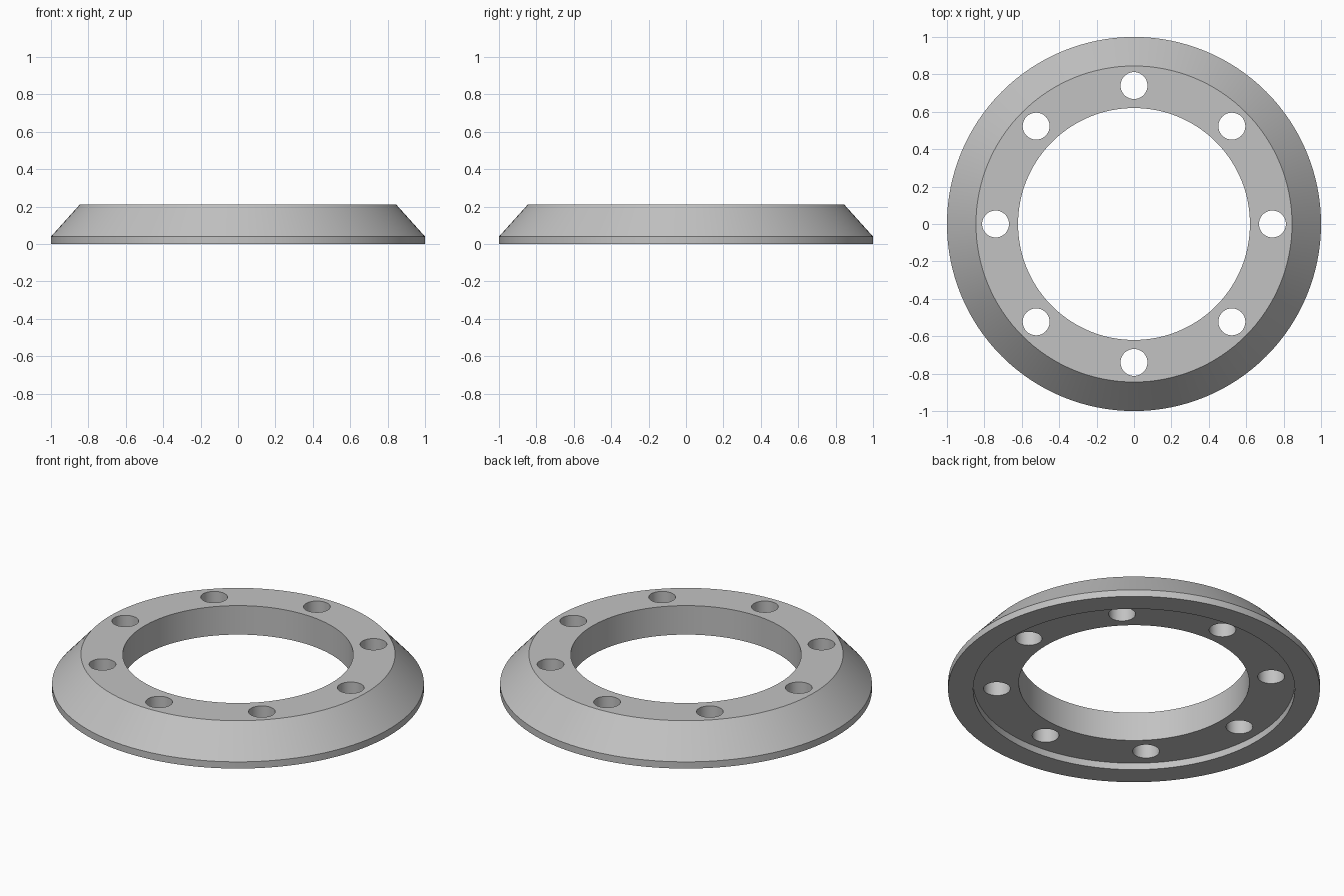
import bpy
import bmesh
from math import cos, sin, tau, radians

if "Cube" in bpy.data.objects:
    bpy.data.objects.remove(bpy.data.objects["Cube"])

SEGMENTS = 128
HOLES = 8
HOLE_CIRCLE = 0.74
HOLE_RADIUS = 0.072

# Plain grey finish
grey = bpy.data.materials.new("light_grey")
grey.use_nodes = True
colour = (0.54, 0.54, 0.54, 1)
grey.diffuse_color = colour
grey.node_tree.nodes["Principled BSDF"].inputs["Base Color"].default_value = colour


def revolve(name, profile):
    """Turn a closed (radius, height) profile around the z axis."""
    bm = bmesh.new()
    rings = [[bm.verts.new((r * cos(tau * i / SEGMENTS), r * sin(tau * i / SEGMENTS), z))
              for i in range(SEGMENTS)] for r, z in profile]
    for k, ring in enumerate(rings):
        above = rings[(k + 1) % len(rings)]
        for i in range(SEGMENTS):
            j = (i + 1) % SEGMENTS
            bm.faces.new((ring[i], ring[j], above[j], above[i]))
    bmesh.ops.recalc_face_normals(bm, faces=bm.faces)
    mesh = bpy.data.meshes.new(name)
    bm.to_mesh(mesh)
    bm.free()
    obj = bpy.data.objects.new(name, mesh)
    bpy.context.collection.objects.link(obj)
    return obj


# Flange ring: bore, recessed underside, short rim, sloped side, flat top
flange = revolve("flange_ring", [
    (0.62, 0.04), (0.865, 0.04), (0.865, 0), (1, 0),
    (1, 0.04), (0.845, 0.212), (0.62, 0.212)])
flange.data.materials.append(grey)

# Bolt hole cutters, joined in one helper mesh
bm = bmesh.new()
for i in range(HOLES):
    a = tau * i / HOLES
    made = bmesh.ops.create_cone(bm, cap_ends=True, segments=48, radius1=HOLE_RADIUS,
                                 radius2=HOLE_RADIUS, depth=1)
    bmesh.ops.translate(bm, verts=made["verts"],
                        vec=(HOLE_CIRCLE * cos(a), HOLE_CIRCLE * sin(a), 0))
cutter_mesh = bpy.data.meshes.new("bolt_hole_cutter")
bm.to_mesh(cutter_mesh)
bm.free()
cutter_mesh.materials.append(grey)
cutter = bpy.data.objects.new("bolt_hole_cutter", cutter_mesh)
bpy.context.collection.objects.link(cutter)

# Drill the holes, then discard the helper
cut = flange.modifiers.new("bolt_holes", "BOOLEAN")
cut.operation = "DIFFERENCE"
cut.solver = "EXACT"
cut.object = cutter
bpy.ops.object.select_all(action="DESELECT")
bpy.context.view_layer.objects.active = flange
flange.select_set(True)
bpy.ops.object.modifier_apply(modifier=cut.name)
bpy.data.objects.remove(cutter)
bpy.ops.object.shade_smooth_by_angle(angle=radians(30))
